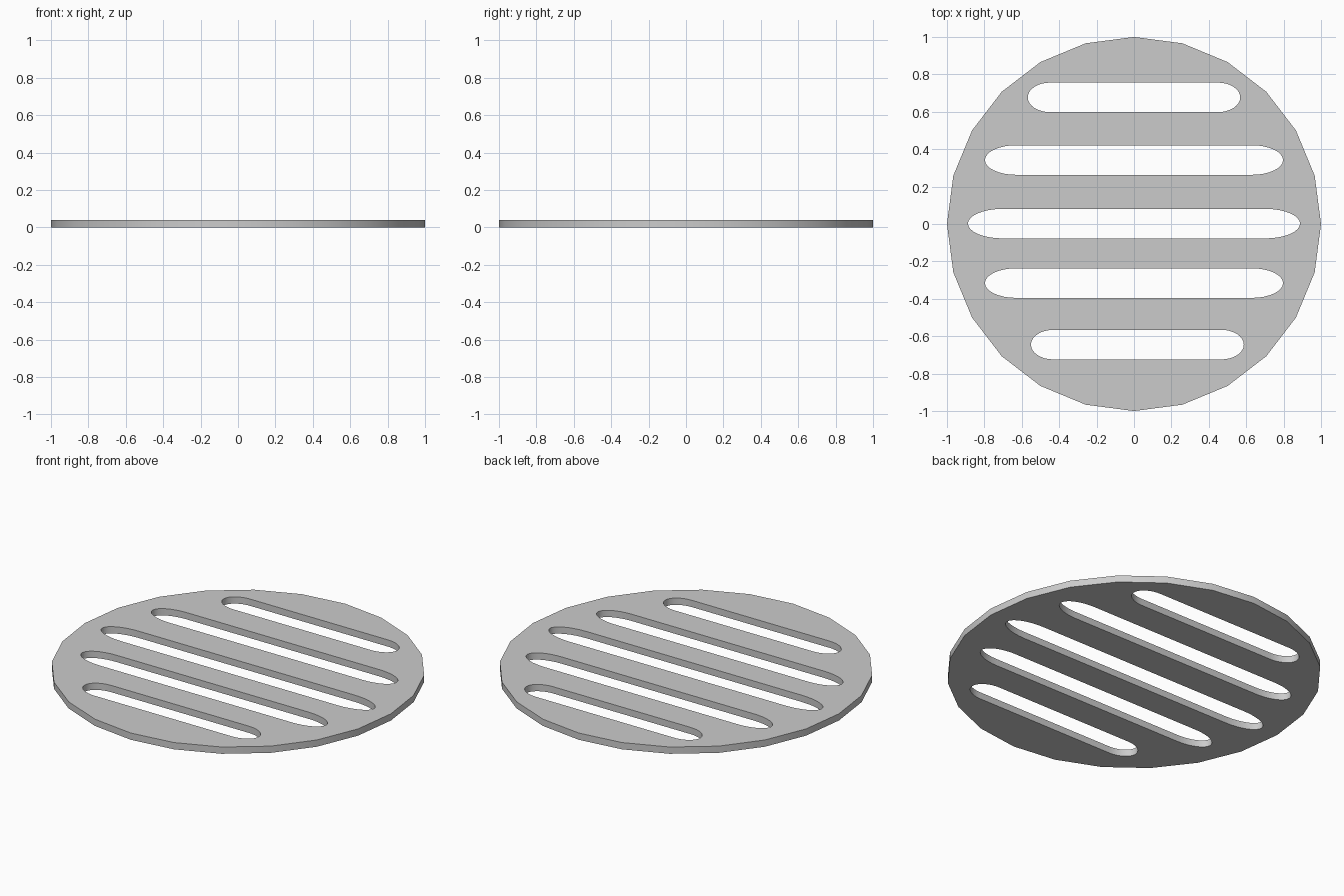
import bpy, bmesh
from math import cos, sin, pi, radians

if "Cube" in bpy.data.objects:
    bpy.data.objects.remove(bpy.data.objects["Cube"])

THICK = 0.04
CAP_SEGS = 16


def add_loop(curve, pts):
    """Closed polyline; inner loops become holes in the filled curve."""
    s = curve.splines.new('POLY')
    s.points.add(len(pts) - 1)
    for p, (x, y) in zip(s.points, pts):
        p.co = (x, y, 0, 1)
    s.use_cyclic_u = True


def slot(cx, cy, half_w, half_h=0.079):
    """Stretched slot with elliptical ends."""
    cap = half_w * 0.21
    pts = []
    for side in (1, -1):
        for i in range(CAP_SEGS + 1):
            a = -pi / 2 + pi * i / CAP_SEGS
            pts.append((cx + side * (half_w - cap + cap * cos(a)),
                        cy + side * half_h * sin(a)))
    return pts


curve = bpy.data.curves.new("grate_profile", 'CURVE')
curve.dimensions = '2D'
curve.fill_mode = 'BOTH'
curve.extrude = THICK / 2

# 24-sided rim
add_loop(curve, [(cos(2 * pi * i / 24), sin(2 * pi * i / 24)) for i in range(24)])

# five slots: centre x, centre y, half width
for cx, cy, hw in ((0, 0.677, 0.568), (0, 0.342, 0.797), (0, 0.002, 0.888),
                   (0, -0.316, 0.797), (0.018, -0.645, 0.569)):
    add_loop(curve, slot(cx, cy, hw))

grate = bpy.data.objects.new("slotted_grate", curve)
bpy.context.collection.objects.link(grate)
bpy.context.view_layer.objects.active = grate
grate.select_set(True)
bpy.ops.object.convert(target='MESH')
grate = bpy.context.object

# weld walls to faces and stand the plate on the floor
bm = bmesh.new()
bm.from_mesh(grate.data)
bmesh.ops.remove_doubles(bm, verts=bm.verts, dist=0.0005)
bmesh.ops.translate(bm, verts=bm.verts, vec=(0, 0, THICK / 2))
bmesh.ops.recalc_face_normals(bm, faces=bm.faces)
bm.to_mesh(grate.data)
bm.free()
bpy.ops.object.shade_smooth_by_angle(angle=radians(30))
